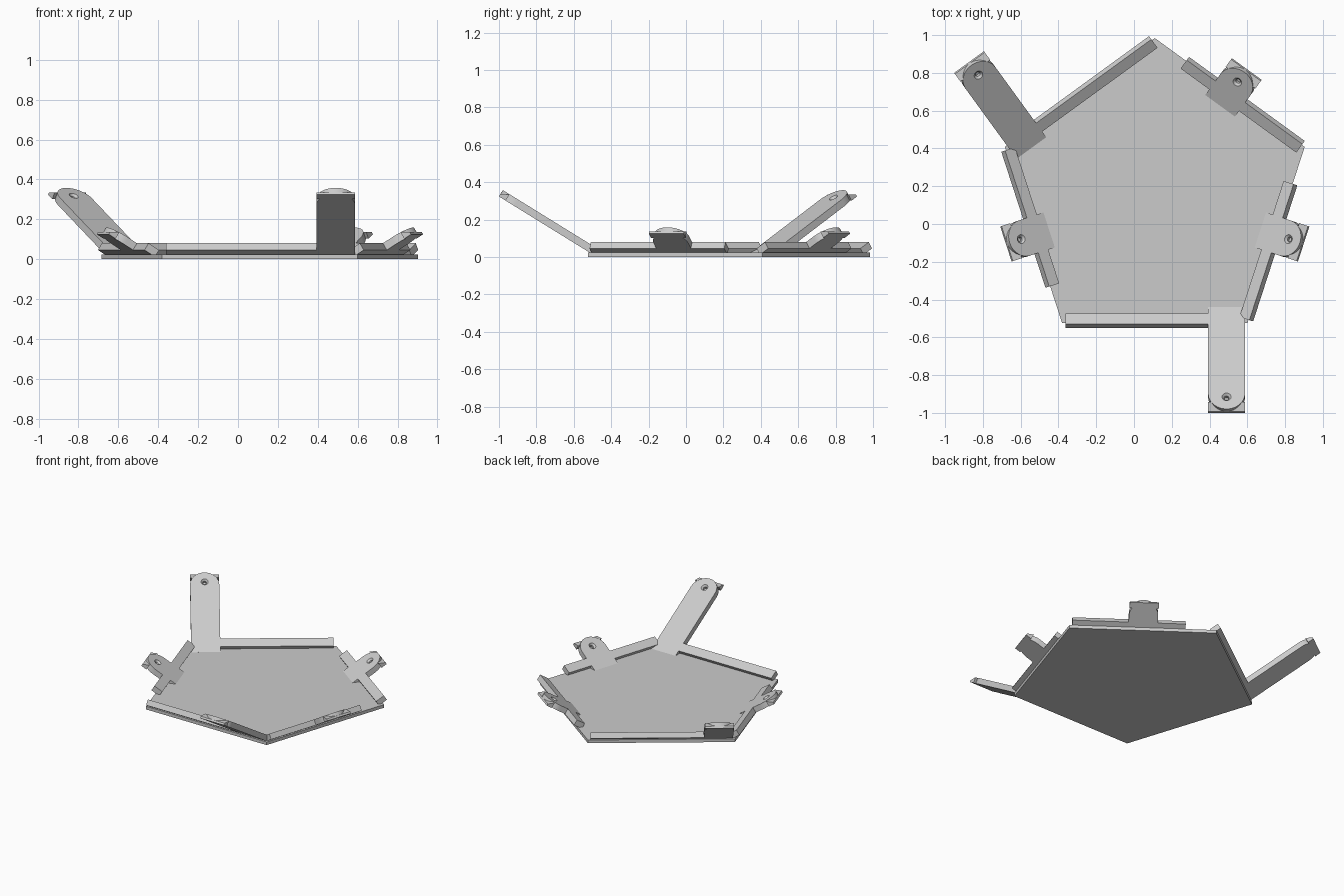
import bpy, bmesh, math
from mathutils import Matrix, Vector

cube = bpy.data.objects.get("Cube")
if cube:
    bpy.data.objects.remove(cube, do_unlink=True)

CENTRE = Vector((0.11, 0.15, 0))
TILT = math.atan(0.618)          # half of the solid's fold angle
THICK, HALF_W = 0.04, 0.0975     # flange thickness, tongue half width
APOTHEM, EDGE_Z = 0.68, 0.08     # top outer edge of the joining strips

grey = bpy.data.materials.new("light_grey")
grey.use_nodes = True
grey.diffuse_color = (0.6, 0.6, 0.6, 1)
grey.node_tree.nodes["Principled BSDF"].inputs["Base Color"].default_value = (0.6, 0.6, 0.6, 1)


def finish(name, bm, matrix):
    bmesh.ops.recalc_face_normals(bm, faces=bm.faces)
    mesh = bpy.data.meshes.new(name)
    bm.to_mesh(mesh)
    bm.free()
    mesh.materials.append(grey)
    ob = bpy.data.objects.new(name, mesh)
    bpy.context.collection.objects.link(ob)
    ob.matrix_world = matrix
    return ob


def loft(bm, rings, cap_start=True, cap_end=True):
    """Join equal rings of points with side faces."""
    loops = [[bm.verts.new(p) for p in ring] for ring in rings]
    for a, b in zip(loops, loops[1:]):
        for i in range(len(a)):
            j = (i + 1) % len(a)
            bm.faces.new((a[i], a[j], b[j], b[i]))
    if cap_start:
        bm.faces.new(loops[0])
    if cap_end:
        bm.faces.new(loops[-1])
    return loops


def edge_frame(angle):
    """Tilted frame on one edge: x outward and up, y along the edge, z off the surface."""
    return (Matrix.Translation(CENTRE) @ Matrix.Rotation(angle, 4, 'Z')
            @ Matrix.Translation((APOTHEM, 0, EDGE_Z)) @ Matrix.Rotation(-TILT, 4, 'Y'))


def prism(name, profile, y0, y1, matrix):
    bm = bmesh.new()
    loft(bm, [[(u, y, w) for u, w in profile] for y in (y0, y1)])
    return finish(name, bm, matrix)


def circle(u, v, r, w, n=20):
    return [(u + r * math.cos(2 * math.pi * i / n), v + r * math.sin(2 * math.pi * i / n), w)
            for i in range(n)]


def tongue(name, end, v, matrix):
    # Round-ended bar whose root is buried in the plate
    root, c = -0.108, end - HALF_W
    arc = [(c + HALF_W * math.cos(t), v + HALF_W * math.sin(t))
           for t in (math.pi * (i / 24 - 0.5) for i in range(25))]
    bm = bmesh.new()
    rings = [[(root + dx, v + HALF_W, w), (root + dx, v - HALF_W, w)] + [(x, y, w) for x, y in arc]
             for w, dx in ((-THICK, 0.025), (0, 0))]
    top = loft(bm, rings, True, False)[-1]
    # Countersunk blind screw hole
    hu = end - 0.075
    hole = loft(bm, [circle(hu, v, 0.024, 0), circle(hu, v, 0.013, -0.012),
                     circle(hu, v, 0.013, -0.03)], False, True)[0]
    rim = [bm.edges.get((l[i - 1], l[i])) for l in (top, hole) for i in range(len(l))]
    bmesh.ops.triangle_fill(bm, edges=rim, use_beauty=True, normal=(0, 0, 1))
    ob = finish(name, bm, matrix)
    bpy.ops.object.select_all(action='DESELECT')
    ob.select_set(True)
    bpy.context.view_layer.objects.active = ob
    bpy.ops.object.shade_smooth_by_angle(angle=math.radians(30))
    # Square foot under the round end, with a level top
    prism(name + "_foot", [(end - 0.042, 0), (end, -0.026), (end, -THICK), (end - 0.042, -THICK)],
          v - HALF_W, v + HALF_W, matrix)


# Five-sided base plate
bm = bmesh.new()
R = 0.675 / math.cos(math.pi / 5)
loft(bm, [[(R * math.cos(math.pi / 2 + k * math.tau / 5),
            R * math.sin(math.pi / 2 + k * math.tau / 5), z) for k in range(5)] for z in (0, 0.023)])
finish("base_plate", bm, Matrix.Translation(CENTRE))

# One strip and one tongue per edge: (edge name, outward angle, tongue end, offset along edge)
EDGES = [("front", -90, 0.528, 0.38), ("front_left", -18, 0.15, 0), ("back_left", 54, 0.15, 0),
         ("back_right", 126, 0.528, 0.38), ("front_right", 198, 0.15, 0)]
for name, deg, end, v in EDGES:
    frame = edge_frame(math.radians(deg))
    prism(name + "_strip", [(-0.065, 0), (0, 0), (0, -THICK), (-0.065, -THICK)], -0.472, 0.285, frame)
    tongue(name + "_tongue", end, v, frame)
